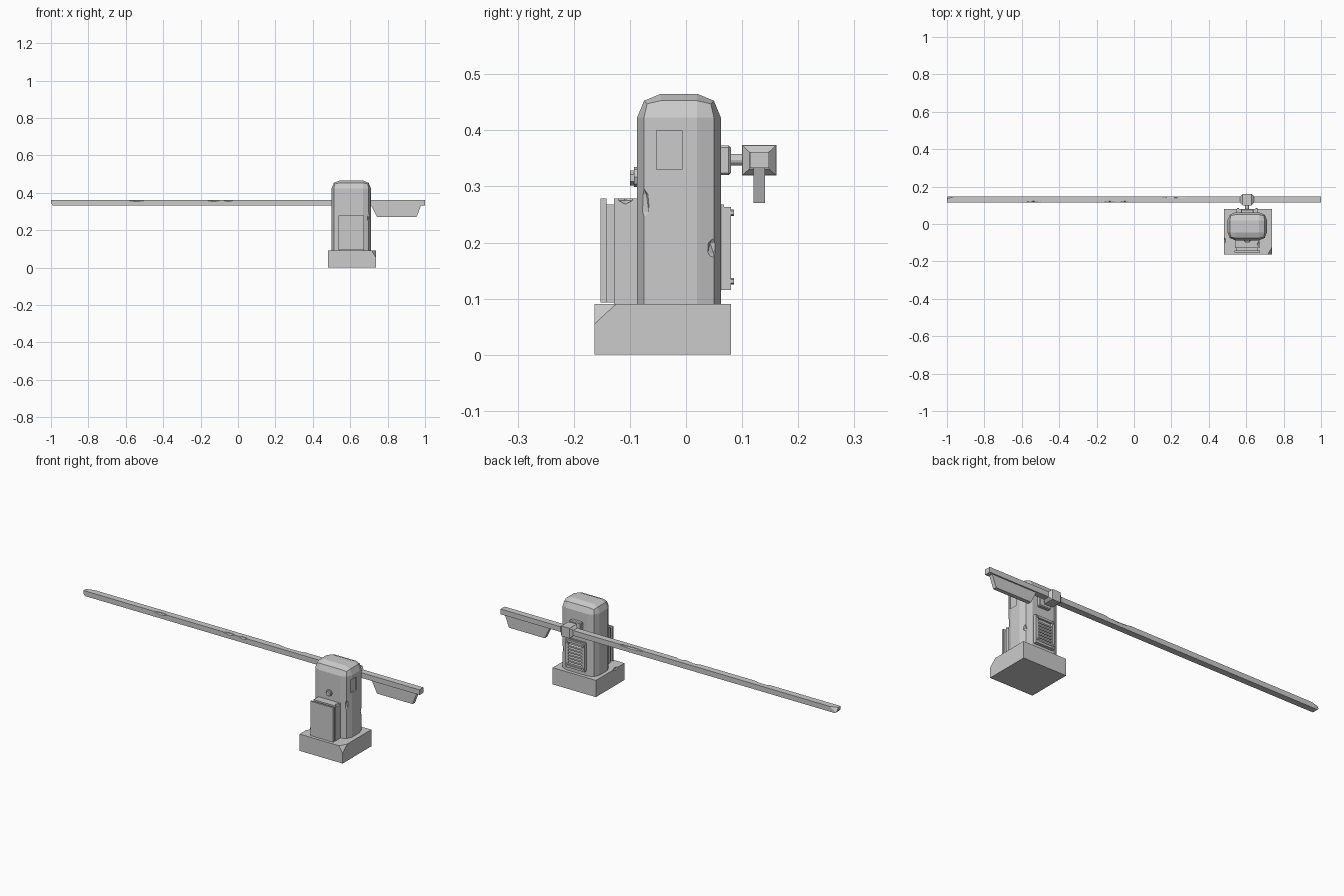
import bpy, bmesh, math
from mathutils import Vector, Matrix

if "Cube" in bpy.data.objects:
    bpy.data.objects.remove(bpy.data.objects["Cube"], do_unlink=True)

grey = bpy.data.materials.new("plain_grey")
grey.use_nodes = True
grey.diffuse_color = (0.6, 0.6, 0.6, 1)
grey.node_tree.nodes["Principled BSDF"].inputs["Base Color"].default_value = (0.6, 0.6, 0.6, 1)

CX = 0.605  # centre line of the cabinet


def finish(bm, name):
    bmesh.ops.recalc_face_normals(bm, faces=bm.faces[:])
    mesh = bpy.data.meshes.new(name)
    bm.to_mesh(mesh)
    bm.free()
    mesh.materials.append(grey)
    obj = bpy.data.objects.new(name, mesh)
    bpy.context.collection.objects.link(obj)
    return obj


def box_bm(x, y, z):
    bm = bmesh.new()
    bmesh.ops.create_cube(bm, size=1)
    for v in bm.verts:
        v.co = Vector([r[0] if c < 0 else r[1] for c, r in zip(v.co, (x, y, z))])
    return bm


def box(name, x, y, z, bevel=0):
    bm = box_bm(x, y, z)
    if bevel:
        bmesh.ops.bevel(bm, geom=bm.edges[:], offset=bevel, segments=1, affect='EDGES')
    return finish(bm, name)


def mid(half):
    return (CX - half, CX + half)


def rod(name, centre, radius, length, sides):
    # Cylinder lying along y
    bm = bmesh.new()
    bmesh.ops.create_cone(bm, cap_ends=True, segments=sides, radius1=radius, radius2=radius,
                          depth=length, matrix=Matrix.Translation(centre) @ Matrix.Rotation(math.pi / 2, 4, 'X'))
    return finish(bm, name)


def slice_off(bm, point, normal):
    geom = bm.verts[:] + bm.edges[:] + bm.faces[:]
    bmesh.ops.bisect_plane(bm, geom=geom, plane_co=point, plane_no=normal, clear_outer=True)
    bmesh.ops.holes_fill(bm, edges=[e for e in bm.edges if e.is_boundary])


def carve(target, cutter):
    cutter.hide_render = True
    mod = target.modifiers.new("cut", 'BOOLEAN')
    mod.operation, mod.solver, mod.object = 'DIFFERENCE', 'EXACT', cutter
    bpy.context.view_layer.objects.active = target
    bpy.ops.object.modifier_apply(modifier=mod.name)
    bpy.data.objects.remove(cutter, do_unlink=True)


def chip(target, centre, size):
    # Faceted dent on an edge
    bm = bmesh.new()
    bmesh.ops.create_icosphere(bm, subdivisions=1, radius=1,
                               matrix=Matrix.Translation(centre) @ Matrix.Diagonal((*size, 1)))
    carve(target, finish(bm, "dent_cutter"))


# Foundation block with a broken front corner
bm = box_bm((0.48, 0.737), (-0.163, 0.08), (0, 0.09))
a, b, c = Vector((0.715, -0.163, 0.09)), Vector((0.737, -0.125, 0.09)), Vector((0.737, -0.163, 0.055))
n = (b - a).cross(c - a)
if n.x < 0:
    n.negate()
slice_off(bm, a, n)
base = finish(bm, "foundation")
chip(base, (0.48, -0.09, 0.092), (0.011, 0.022, 0.014))

# Main housing, rounded everywhere except along its foot
bm = box_bm((0.5, 0.711), (-0.087, 0.062), (0.085, 0.465))
edges = [e for e in bm.edges if max(v.co.z for v in e.verts) > 0.2]
bmesh.ops.bevel(bm, geom=edges, offset=0.042, segments=2, profile=0.5, affect='EDGES')
housing = finish(bm, "housing")
carve(housing, box("window_cutter", (0.704, 0.73), (-0.053, -0.007), (0.33, 0.4)))
chip(housing, (0.703, -0.078, 0.27), (0.012, 0.014, 0.035))
chip(housing, (0.703, 0.049, 0.19), (0.011, 0.012, 0.021))

# Front service box with stepped door
service = box("service_box", mid(0.065), (-0.128, -0.08), (0.085, 0.278))
chip(service, (CX + 0.064, -0.108, 0.28), (0.012, 0.016, 0.012))
box("door_recess", mid(0.058), (-0.143, -0.127), (0.093, 0.268))
box("door", mid(0.068), (-0.152, -0.142), (0.093, 0.278))

# Front lock
rod("lock_plate", (CX, -0.089, 0.317), 0.018, 0.008, 8)
rod("lock_knob", (CX, -0.094, 0.315), 0.013, 0.012, 6)

# Rear vent: frame, slats and bolts
box("vent_back", mid(0.054), (0.055, 0.068), (0.115, 0.268))
for side in (-1, 1):
    x = CX + side * 0.049
    box("vent_side", (x - 0.007, x + 0.007), (0.06, 0.08), (0.115, 0.263))
    for z in (0.131, 0.253):
        rod("vent_bolt", (x, 0.081, z), 0.006, 0.009, 6)
for z in (0.115, 0.251):
    box("vent_rail", mid(0.045), (0.06, 0.079), (z, z + 0.012))
for i in range(7):
    z = 0.139 + i * 0.016
    bm = box_bm(mid(0.043), (0.066, 0.077), (z - 0.004, z + 0.004))
    for v in bm.verts:
        if v.co.y > 0.07:
            v.co.z -= 0.005
    finish(bm, "vent_slat")

# Pivot: mount, shaft and tapered clamp
box("pivot_mount", mid(0.034), (0.055, 0.08), (0.32, 0.373), 0.004)
rod("pivot_shaft", (CX, 0.09, 0.3475), 0.0105, 0.03, 12)
YC, ZC = 0.1305, 0.3465
box("clamp", mid(0.024), (0.1, 0.161), (0.319, 0.374))
for side in (-1, 1):
    x = sorted((CX + side * 0.023, CX + side * 0.037))
    bm = box_bm(x, (0.1, 0.161), (0.319, 0.374))
    for v in bm.verts:
        if abs(v.co.x - CX) > 0.03:
            v.co.y = YC + (v.co.y - YC) * 0.58
            v.co.z = ZC + (v.co.z - ZC) * 0.55
    finish(bm, "clamp_taper")

# Long boom with sloped tip and worn edges
bm = box_bm((-1, 1), (0.114, 0.148), (0.333, 0.361))
slice_off(bm, (-1, YC, 0.345), (-1, 0, -0.8))
slice_off(bm, (-1, 0.135, 0.361), (-0.3, 1, 0.5))
boom = finish(bm, "boom")
for x, y, length in ((-0.54, 0.113, 0.05), (-0.13, 0.113, 0.04), (-0.05, 0.113, 0.03), (0.22, 0.149, 0.09)):
    chip(boom, (x, y, 0.362), (length, 0.011, 0.01))

# Counterweight fin under the short end
bm = box_bm((0.71, 0.98), (0.12, 0.141), (0.27, 0.336))
for v in bm.verts:
    if v.co.z < 0.3:
        v.co.x += 0.033 if v.co.x < 0.8 else -0.025
finish(bm, "counterweight")
